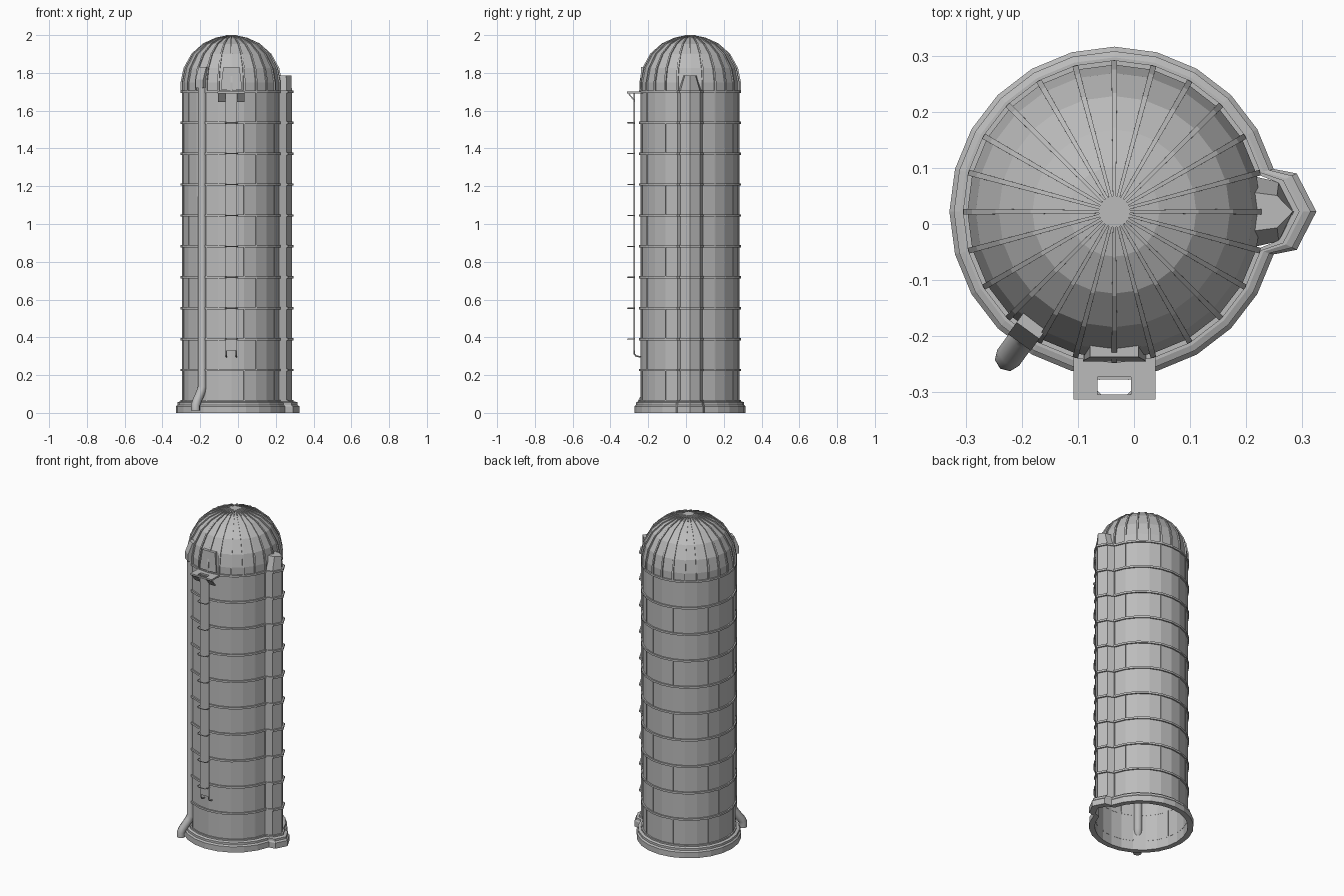
import bpy, bmesh
from math import sin, cos, pi, radians
from mathutils import Matrix

if "Cube" in bpy.data.objects:
    bpy.data.objects.remove(bpy.data.objects["Cube"], do_unlink=True)

CENTRE = (-0.035, 0.022, 0)   # tower axis
R = 0.262                     # wall radius
SIDES = 24
COURSE = 0.1637               # height of one wall course
HOOPS = [0.063 + COURSE * i for i in range(11)]

grey = bpy.data.materials.new("light grey")
grey.use_nodes = True
grey.diffuse_color = (0.5, 0.5, 0.5, 1)
grey.node_tree.nodes["Principled BSDF"].inputs["Base Color"].default_value = (0.5, 0.5, 0.5, 1)


def place(name, data, turn=0):
    obj = bpy.data.objects.new(name, data)
    obj.location = CENTRE
    obj.rotation_euler.z = turn
    data.materials.append(grey)
    bpy.context.scene.collection.objects.link(obj)
    return obj


def finish(name, bm, turn=0):
    bmesh.ops.recalc_face_normals(bm, faces=bm.faces)
    mesh = bpy.data.meshes.new(name)
    bm.to_mesh(mesh)
    bm.free()
    return place(name, mesh, turn)


def loft(bm, rings, wrap=False, cap_start=False, cap_end=False):
    """Join equal closed rings of points with quads."""
    rows = [[bm.verts.new(p) for p in ring] for ring in rings]
    pairs = list(zip(rows, rows[1:])) + ([(rows[-1], rows[0])] if wrap else [])
    for a, b in pairs:
        for i in range(len(a)):
            j = (i + 1) % len(a)
            bm.faces.new((a[i], a[j], b[j], b[i]))
    if cap_start:
        bm.faces.new(rows[0])
    if cap_end:
        bm.faces.new(rows[-1])


def box(bm, x0, x1, y0, y1, z0, z1):
    mat = Matrix.Translation(((x0 + x1) / 2, (y0 + y1) / 2, (z0 + z1) / 2))
    mat = mat @ Matrix.Diagonal((x1 - x0, y1 - y0, z1 - z0, 1))
    bmesh.ops.create_cube(bm, size=1, matrix=mat)


def circle(r, z):
    return [(r * cos(2 * pi * i / SIDES), r * sin(2 * pi * i / SIDES), z) for i in range(SIDES)]


def outline(r, z):
    """Round plan with a pointed chute on the +x side."""
    d = r - R
    x, y = 0.293 + d, 0.052 + d / 2
    return [(x, -y, z), (0.32 + 1.25 * d, 0, z), (x, y, z)] + circle(r, z)[1:]


def pipe(name, points, radius, turn=0, sides=0):
    curve = bpy.data.curves.new(name, "CURVE")
    curve.dimensions = "3D"
    curve.bevel_depth = radius
    curve.bevel_resolution = sides
    curve.use_fill_caps = True
    spline = curve.splines.new("POLY")
    spline.points.add(len(points) - 1)
    for p, co in zip(spline.points, points):
        p.co = (*co, 1)
    return place(name, curve, turn)


# Hollow wall, stepped foundation and hoops
bm = bmesh.new()
loft(bm, [outline(R, 0.03), outline(R, HOOPS[-1])])
finish("wall", bm)

bm = bmesh.new()
steps = [(R, 0), (0.294, 0), (0.294, 0.035), (0.286, 0.043), (0.286, 0.056), (0.275, 0.06), (R, 0.06)]
loft(bm, [outline(r, z) for r, z in steps], wrap=True)
finish("foundation", bm)

bm = bmesh.new()
for z in HOOPS:
    loft(bm, [outline(r, z + h) for r, h in
              ((R - 0.001, -0.006), (0.27, -0.006), (0.27, 0.006), (R - 0.001, 0.006))], wrap=True)
finish("hoops", bm)

# Staggered vertical joints between wall panels
bm = bmesh.new()
for row, z in enumerate(HOOPS[:-1]):
    for k in range(8):
        angle = 45 * k + (30 if row % 2 else 15)
        if angle % 360 == 0:
            continue
        joint = bmesh.ops.create_cube(bm, size=1, matrix=Matrix.Rotation(radians(angle), 4, "Z")
                                      @ Matrix.Translation((R, 0, z + COURSE / 2))
                                      @ Matrix.Diagonal((0.005, 0.005, COURSE, 1)))
finish("panel_joints", bm)

# Dome, its crown and its ribs
DOME = [(R, 1.70), (R, 1.75), (0.247, 1.825), (0.206, 1.9), (0.146, 1.953), (0.08, 1.982), (0.026, 1.992)]
bm = bmesh.new()
loft(bm, [circle(r, z) for r, z in DOME], cap_end=True)
finish("dome", bm)

bm = bmesh.new()
loft(bm, [circle(0.028, 1.985), circle(0.028, 2.0)], cap_start=True, cap_end=True)
finish("dome_crown", bm)

bm = bmesh.new()
for i in range(SIDES):
    turn = Matrix.Rotation(2 * pi * i / SIDES, 4, "Z")
    old = set(bm.verts)
    rings = []
    for r, z in DOME:
        w = 0.0025 + 0.01 * r
        out = 0.007 * r / R
        up = 0.007 * (1 - r / R)
        rings.append([(r - 0.002, -w, z - 0.002), (r + out, -w, z + up),
                      (r + out, w, z + up), (r - 0.002, w, z - 0.002)])
    loft(bm, rings, cap_start=True, cap_end=True)
    bmesh.ops.transform(bm, matrix=turn, verts=[v for v in bm.verts if v not in old])
finish("dome_ribs", bm)

# Tapered cap over the side chute
bm = bmesh.new()


def chute_ring(half, shoulder, tip, z):
    return [(0.235, -half, z), (shoulder, -half * 0.8, z), (tip, 0, z),
            (shoulder, half * 0.8, z), (0.235, half, z)]


loft(bm, [chute_ring(0.066, 0.293, 0.32, 1.70), chute_ring(0.036, 0.29, 0.318, 1.785)],
     cap_start=True, cap_end=True)
finish("chute_cap", bm)

# Front hatch on the dome
bm = bmesh.new()
loft(bm, [[(-w, y, z), (w, y, z), (w, -0.18, z), (-w, -0.18, z)] for w, y, z in
          ((0.056, -0.267, 1.712), (0.054, -0.265, 1.74), (0.043, -0.259, 1.83))],
     cap_start=True, cap_end=True)
finish("dome_hatch", bm)

# Filler pipe with foot elbow and hood
TURN = radians(-126)
pipe("filler_pipe", [(0.262, 0, 1.75), (0.262, 0, 0.135), (0.275, 0, 0.11), (0.312, 0, 0.06),
                     (0.322, 0, 0.04), (0.322, 0, 0.012)], 0.024, TURN, 2)
bm = bmesh.new()
hood = [(0.215, 1.72), (0.288, 1.72), (0.288, 1.765), (0.262, 1.83), (0.215, 1.83)]
loft(bm, [[(r, y, z) for r, z in hood] for y in (-0.025, 0.025)], cap_start=True, cap_end=True)
finish("pipe_hood", bm, TURN)

# Ladder panel, its hooked feet and cage loops
bm = bmesh.new()
box(bm, -0.03, 0.03, -0.299, -0.293, 0.33, 1.69)
finish("ladder_panel", bm)
for side, s in (("right", -1), ("left", 1)):
    pipe(side + "_ladder_hook", [(s * 0.026, -0.296, 0.34), (s * 0.026, -0.296, 0.312),
                                 (s * 0.026, -0.288, 0.302), (s * 0.026, -0.262, 0.296)], 0.004)
for i, z in enumerate(HOOPS[2:-1]):
    half = [(0.033, -0.293), (0.033, -0.32), (0.022, -0.331)]
    loop = [(x, y, z) for x, y in half] + [(-x, y, z) for x, y in reversed(half)]
    pipe("cage_loop_%d" % (i + 1), loop, 0.003)

# Platform with a ladder opening and side brackets
bm = bmesh.new()
box(bm, -0.073, -0.03, -0.335, -0.24, 1.692, 1.702)
box(bm, 0.03, 0.073, -0.335, -0.24, 1.692, 1.702)
box(bm, -0.03, 0.03, -0.335, -0.326, 1.692, 1.702)
box(bm, -0.03, 0.03, -0.295, -0.24, 1.692, 1.702)
finish("platform", bm)
for side, s in (("right", -1), ("left", 1)):
    bm = bmesh.new()
    profile = [(-0.333, 1.694), (-0.325, 1.694), (-0.292, 1.655), (-0.292, 1.645)]
    loft(bm, [[(s * x, y, z) for y, z in profile] for x in (0.031, 0.07)], cap_start=True, cap_end=True)
    finish(side + "_platform_bracket", bm)
